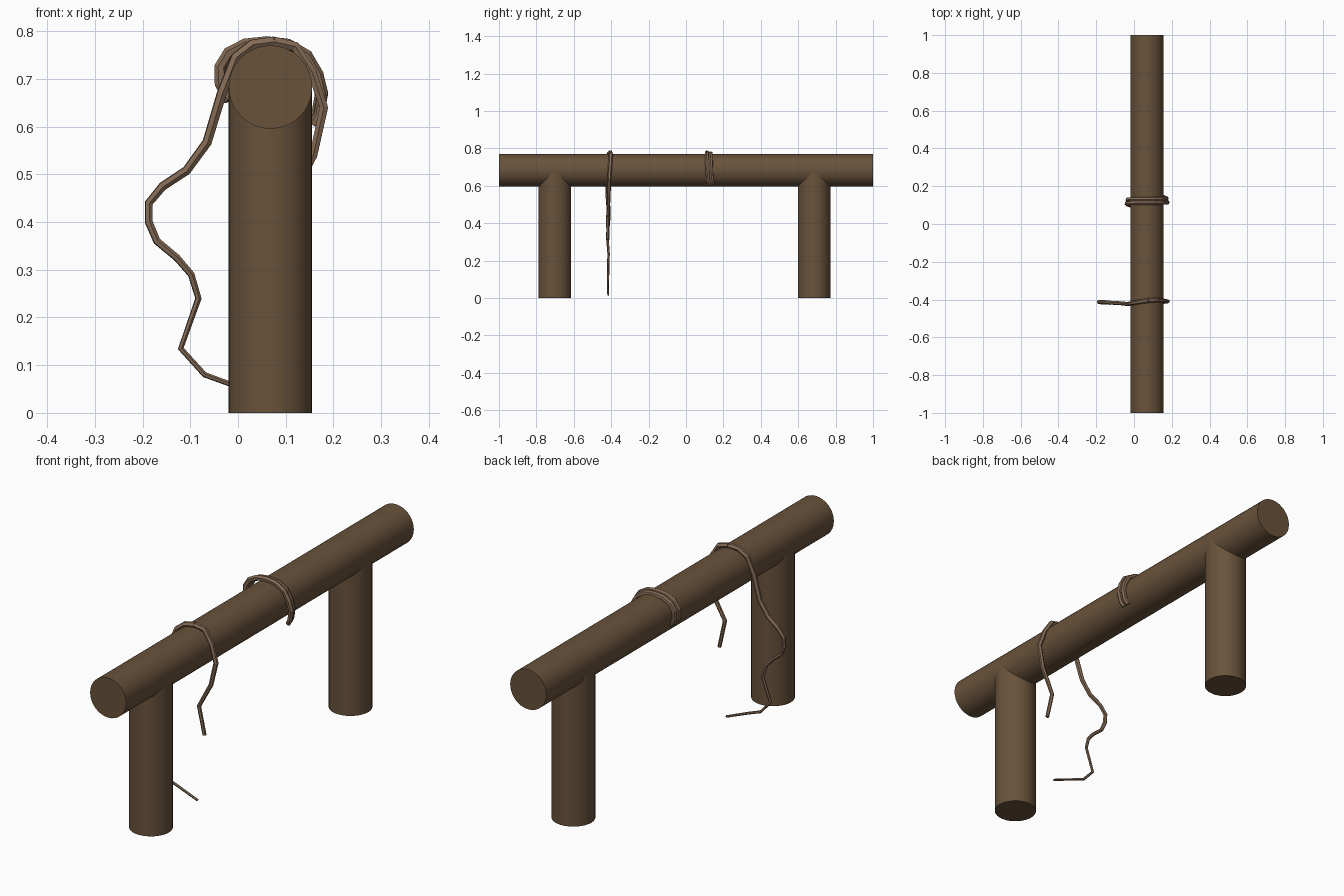
import bpy
import math

if "Cube" in bpy.data.objects:
    bpy.data.objects.remove(bpy.data.objects["Cube"])

R = 0.0875          # log radius
BX, BZ = 0.068, 0.683   # beam axis


def material(name, rgb):
    m = bpy.data.materials.new(name)
    m.diffuse_color = (*rgb, 1)
    m.use_nodes = True
    m.node_tree.nodes["Principled BSDF"].inputs["Base Color"].default_value = m.diffuse_color
    return m


wood = material("wood", (0.14, 0.085, 0.043))
bark = material("vine_bark", (0.23, 0.145, 0.09))


def log(name, loc, length, rot=(0, 0, 0)):
    bpy.ops.mesh.primitive_cylinder_add(vertices=32, radius=R, depth=length,
                                        location=loc, rotation=rot)
    ob = bpy.context.object
    ob.name = name
    ob.data.materials.append(wood)
    bpy.ops.object.shade_smooth_by_angle(angle=math.radians(40))


def vine(name, pts, r0, r1, taper_from=0.0):
    """Six-sided faceted tube through pts, narrowing from r0 to r1."""
    cu = bpy.data.curves.new(name, 'CURVE')
    cu.dimensions = '3D'
    cu.bevel_depth = 1.0
    cu.bevel_resolution = 1
    cu.use_fill_caps = True
    sp = cu.splines.new('POLY')
    sp.points.add(len(pts) - 1)
    sp.use_smooth = False
    for i, (p, q) in enumerate(zip(sp.points, pts)):
        t = max(0, i / (len(pts) - 1) - taper_from) / (1 - taper_from)
        p.co = (*q, 1)
        p.radius = r0 + (r1 - r0) * t
    cu.materials.append(bark)
    ob = bpy.data.objects.new(name, cu)
    bpy.context.collection.objects.link(ob)
    # bake the tube to a mesh
    bpy.ops.object.select_all(action='DESELECT')
    ob.select_set(True)
    bpy.context.view_layer.objects.active = ob
    bpy.ops.object.convert(target='MESH')


# log frame
log("beam", (BX, 0, BZ), 2.0, (math.pi / 2, 0, 0))
for name, y in (("front_leg", -0.702), ("back_leg", 0.685)):
    log(name, (BX, y, BZ / 2), BZ)

# long vine draped over the beam, thinning towards the ground
vine("hanging_vine", [
    (0.075, -0.405, 0.778), (0.03, -0.412, 0.772), (-0.005, -0.418, 0.745),
    (-0.034, -0.424, 0.67), (-0.065, -0.42, 0.567), (-0.108, -0.418, 0.508),
    (-0.158, -0.412, 0.475), (-0.187, -0.412, 0.44), (-0.187, -0.415, 0.40),
    (-0.17, -0.418, 0.36), (-0.128, -0.42, 0.325), (-0.098, -0.418, 0.29),
    (-0.083, -0.414, 0.24), (-0.12, -0.416, 0.135), (-0.07, -0.418, 0.08),
    (-0.01, -0.418, 0.058), (0.095, -0.416, 0.016)], 0.0125, 0.005)
vine("hanging_vine_short_end", [
    (0.075, -0.405, 0.778), (0.12, -0.402, 0.768), (0.155, -0.405, 0.715),
    (0.18, -0.41, 0.64), (0.158, -0.413, 0.54), (0.103, -0.418, 0.434),
    (0.13, -0.418, 0.313)], 0.0125, 0.008)

# short vine: two strands side by side over the beam
arc = [(-0.018, 0.655), (-0.037, 0.69), (-0.038, 0.725), (-0.02, 0.755),
       (0.015, 0.773), (0.06, 0.778), (0.105, 0.773), (0.145, 0.75),
       (0.168, 0.71), (0.178, 0.67), (0.17, 0.625), (0.158, 0.605)]
for k in range(2):
    path = []
    for i, (x, z) in enumerate(arc):
        t = i / (len(arc) - 1)
        y = (0.112 + 0.02 * k) + 0.012 * (2 * t - 1) ** 3
        s = 1.0 - 0.05 * k
        path.append((BX + (x - BX) * s, y, BZ + (z - BZ) * s))
    vine(f"looped_vine_strand_{k + 1}", path, 0.0125, 0.011)
